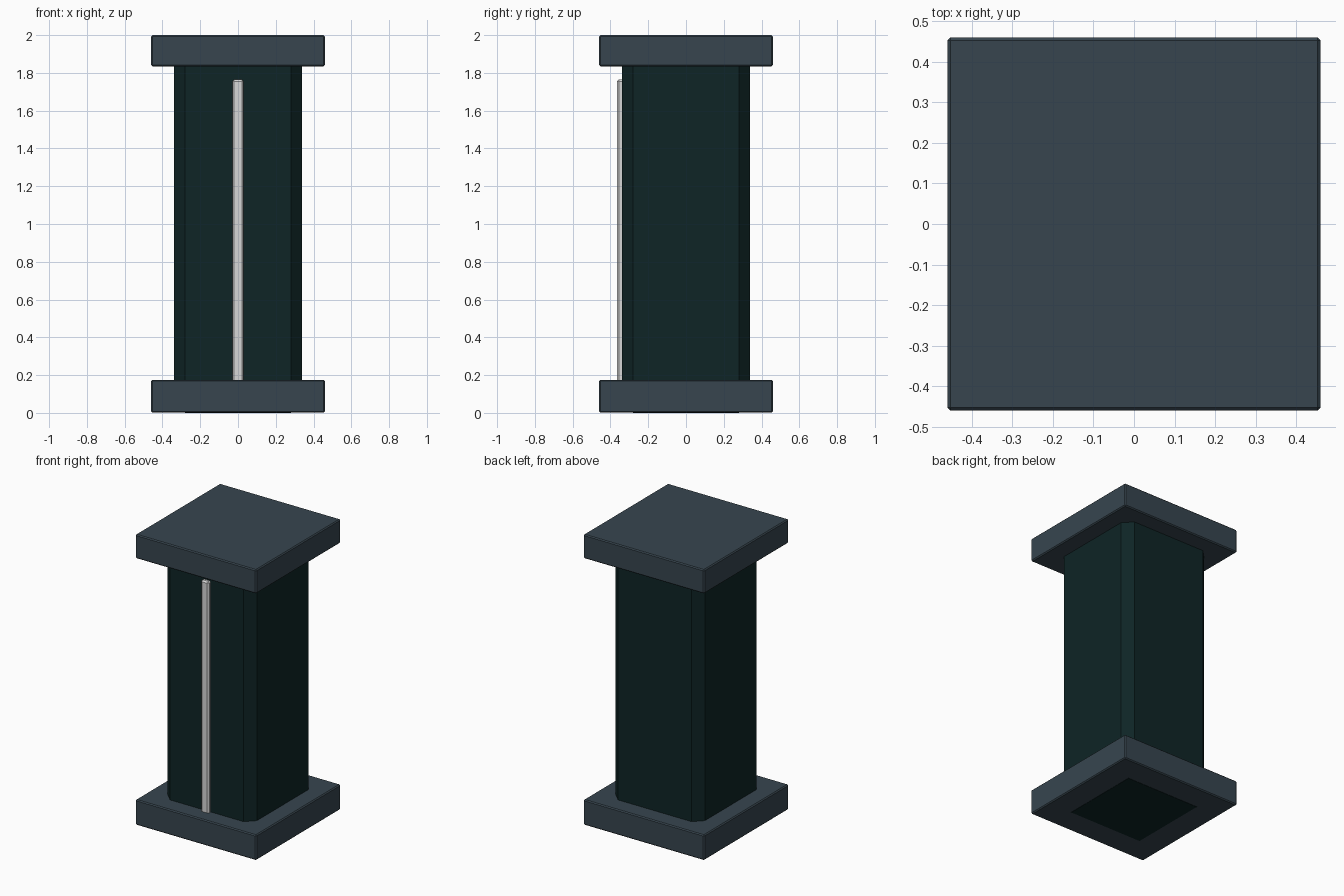
import bpy

if "Cube" in bpy.data.objects:
    bpy.data.objects.remove(bpy.data.objects["Cube"])


def material(name, rgb):
    m = bpy.data.materials.new(name)
    m.diffuse_color = (*rgb, 1)
    m.use_nodes = True
    m.node_tree.nodes["Principled BSDF"].inputs["Base Color"].default_value = m.diffuse_color
    return m


SLATE = material("slate grey", (0.038, 0.060, 0.078))
DARK = material("dark teal", (0.0044, 0.0180, 0.0190))
PALE = material("pale grey", (0.68, 0.68, 0.68))


def box(name, lo, hi, bevel, mat):
    """Chamfered box between two corners."""
    bpy.ops.mesh.primitive_cube_add(
        size=1, location=[(a + b) / 2 for a, b in zip(lo, hi)])
    ob = bpy.context.object
    ob.name = name
    ob.scale = [b - a for a, b in zip(lo, hi)]
    bpy.ops.object.transform_apply(location=False, rotation=False, scale=True)
    mod = ob.modifiers.new("chamfer", 'BEVEL')
    mod.width = bevel
    mod.segments = 1
    ob.data.materials.append(mat)
    return ob


# Square end slabs (the column's foot shows on the underside of the base)
for name, z0, z1 in (("base_slab", 0.001, 0.175), ("cap_slab", 1.835, 2.0)):
    box(name, (-0.46, -0.46, z0), (0.46, 0.46, z1), 0.007, SLATE)

# Chamfered column
box("column", (-0.34, -0.34, 0.0), (0.34, 0.34, 1.96), 0.06, DARK)

# Pale strip on the front, sunk into the column and base
box("front_strip", (-0.03, -0.365, 0.14), (0.03, -0.315, 1.765), 0.01, PALE)
